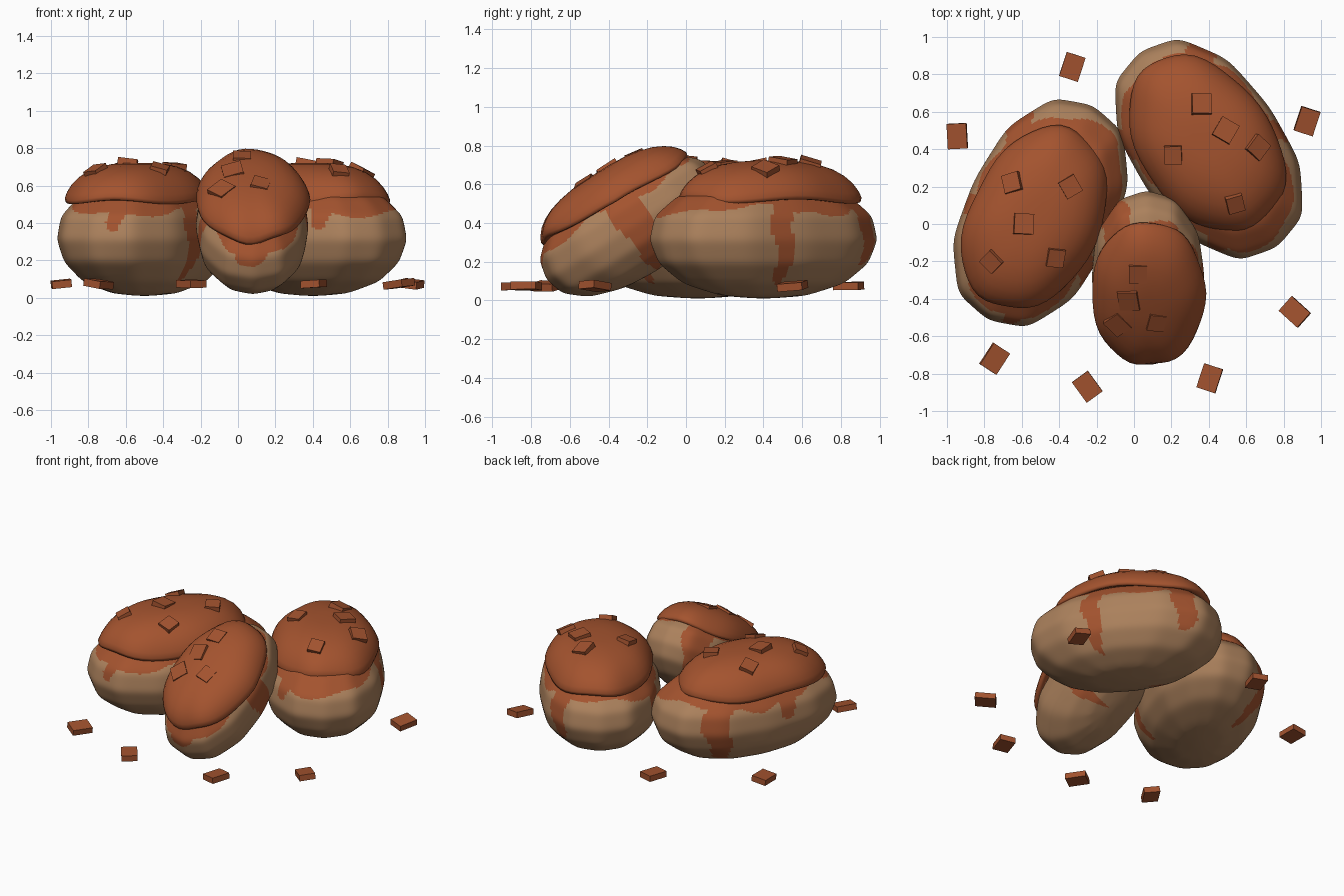
import bpy, bmesh, math, random
from mathutils import Matrix, Vector
from mathutils.bvhtree import BVHTree

if "Cube" in bpy.data.objects:
    bpy.data.objects.remove(bpy.data.objects["Cube"])

random.seed(4)


def material(name, rgb):
    m = bpy.data.materials.new(name)
    m.diffuse_color = (*rgb, 1)
    m.use_nodes = True
    m.node_tree.nodes["Principled BSDF"].inputs["Base Color"].default_value = m.diffuse_color
    return m


BUN = material("baked bun", (0.41, 0.22, 0.108))
GLAZE = material("caramel glaze", (0.37, 0.087, 0.028))
CHIP = material("caramel chip", (0.36, 0.085, 0.028))


def finish(bm, name, mats, smooth):
    mesh = bpy.data.meshes.new(name)
    bm.to_mesh(mesh)
    bm.free()
    for m in mats:
        mesh.materials.append(m)
    for p in mesh.polygons:
        p.use_smooth = smooth
    ob = bpy.data.objects.new(name, mesh)
    bpy.context.collection.objects.link(ob)
    return ob


def placement(loc, yaw, pitch):
    return (Matrix.Translation(loc) @ Matrix.Rotation(math.radians(yaw), 4, 'Z')
            @ Matrix.Rotation(math.radians(-pitch), 4, 'Y'))


def make_bun(name, mat, size, drips, phase):
    """Squarish low-poly ellipsoid, finely divided so glaze drips can be coloured."""
    L, W, H = size
    bm = bmesh.new()
    bmesh.ops.create_uvsphere(bm, u_segments=12, v_segments=8, radius=1)
    for v in bm.verts:
        d = v.co.normalized()
        p = 2.45 if d.z > -0.01 else 2.2
        d /= sum(abs(c) ** p for c in d) ** (1 / p)
        v.co = Vector((d.x * L, d.y * W, d.z * H))
    bmesh.ops.subdivide_edges(bm, edges=bm.edges[:], cuts=13, use_grid_fill=True)
    for _ in range(24):
        bmesh.ops.smooth_vert(bm, verts=bm.verts[:], factor=0.5,
                              use_axis_x=True, use_axis_y=True, use_axis_z=True)
    for f in bm.faces:
        c = f.calc_center_median()
        ang = math.atan2(c.y, c.x)
        edge = H * (0.5 + 0.08 * math.sin(3 * ang + phase) + 0.04 * math.sin(8 * ang))
        for deg, half_width, depth in drips:
            off = ang - math.radians(deg) + 0.04 * math.sin(c.z * 22)
            off = abs((off + math.pi) % (2 * math.pi) - math.pi) / half_width
            if off < 1.6:
                edge -= depth * max(0, 1 - (off / 1.6) ** 4)
        f.material_index = 1 if c.z > edge else 0
    bm.transform(mat)
    finish(bm, name, [BUN, GLAZE], True)


def make_icing(name, mat, L, W, rim, top, lift, phase):
    """Domed cap with a wavy rolled rim and an underside; lift raises the rim beside a tip."""
    # radius fraction, height fraction between rim and top
    profile = [(0.18, 1), (0.36, 0.97), (0.54, 0.89), (0.7, 0.76), (0.82, 0.59), (0.91, 0.4),
               (0.97, 0.2), (1.0, 0.04), (0.99, -0.06), (0.94, -0.06), (0.84, 0.05), (0.5, 0.12)]
    n = 48
    bm = bmesh.new()
    rings = []
    for r, h in profile:
        ring = []
        for i in range(n):
            a = 2 * math.pi * i / n
            c, s = math.cos(a), math.sin(a)
            k = r * (1 + r * (0.015 * math.sin(3 * a + phase) + 0.012 * math.sin(7 * a)))
            z = rim + (top - rim) * h + r ** 4 * 0.012 * math.sin(4 * a + phase)
            front = max(0, -c)
            z += lift * r ** 4 * front * (1 - front ** 12)
            q = (abs(c) ** 2.15 + abs(s) ** 2.15) ** (-1 / 2.15)
            taper = 1 - 1.5 * lift * front
            ring.append(bm.verts.new((L * k * c * q, W * k * s * q * taper, z)))
        rings.append(ring)
    for r0, r1 in zip(rings, rings[1:]):
        for i in range(n):
            j = (i + 1) % n
            bm.faces.new((r0[i], r1[i], r1[j], r0[j]))
    bm.faces.new(rings[0])
    bm.faces.new(rings[-1][::-1])
    bm.transform(mat)
    bmesh.ops.recalc_face_normals(bm, faces=bm.faces[:])
    tree = BVHTree.FromBMesh(bm)
    finish(bm, name, [GLAZE], True)
    return tree


def make_chip(name, loc, normal, yaw, size):
    bm = bmesh.new()
    bmesh.ops.create_cube(bm, size=1)
    align = Vector((0, 0, 1)).rotation_difference(normal).to_matrix().to_4x4()
    bm.transform(Matrix.Translation(loc) @ align
                 @ Matrix.Rotation(math.radians(yaw), 4, 'Z') @ Matrix.Diagonal((*size, 1)))
    finish(bm, name, [CHIP], False)


# buns: body place and size, drips (angle, half width, depth), icing, chips (x, y, yaw)
buns = [
    dict(name="left", loc=(-0.5, 0.06, 0.312), yaw=64, pitch=0, size=(0.645, 0.40, 0.305),
         drips=[(-114, 0.1, 0.40), (-168, 0.05, 0.1), (41, 0.11, 0.42), (110, 0.1, 0.12)],
         shift=(-0.03, -0.03, 0), icing=(0.51, 0.345, 0.212, 0.41, 0), phase=0.5, sink=0.002,
         chips=[(-0.65, 0.22, 15), (-0.34, 0.2, 30), (-0.59, 0, -3),
                (-0.42, -0.18, -8), (-0.76, -0.2, 45)]),
    dict(name="right", loc=(0.4, 0.4, 0.312), yaw=125, pitch=0, size=(0.645, 0.40, 0.305),
         drips=[(-109, 0.1, 0.40), (-30, 0.09, 0.3), (54, 0.11, 0.42), (150, 0.06, 0.1)],
         shift=(-0.015, 0.03, 0), icing=(0.51, 0.35, 0.212, 0.41, 0), phase=2.0, sink=0.002,
         chips=[(0.36, 0.64, 0), (0.21, 0.37, 2), (0.49, 0.5, -30),
                (0.66, 0.41, -40), (0.54, 0.11, 15)]),
    dict(name="leaning", loc=(0.075, -0.285, 0.38), yaw=91, pitch=32, size=(0.52, 0.305, 0.265),
         drips=[(-85, 0.2, 0.42), (25, 0.14, 0.36), (180, 0.12, 0.05), (120, 0.12, 0.15)],
         shift=(0, 0, 0), icing=(0.44, 0.305, 0.155, 0.33, 0.06), phase=1.2, sink=0.015,
         chips=[(-0.03, -0.41, 5), (0.12, -0.53, -10), (-0.09, -0.54, 40), (0.02, -0.27, 0)]),
]
for b in buns:
    mat = placement(b["loc"], b["yaw"], b["pitch"])
    make_bun(b["name"] + "_bun", mat, b["size"], b["drips"], b["phase"])
    tree = make_icing(b["name"] + "_icing", Matrix.Translation(b["shift"]) @ mat,
                      *b["icing"], b["phase"])
    # chips half sunk into the icing
    for i, (x, y, yaw) in enumerate(b["chips"]):
        hit, normal, _, _ = tree.ray_cast(Vector((x, y, 2)), Vector((0, 0, -1)))
        if hit is None:
            continue
        tilt = Vector((random.uniform(-0.15, 0.15), random.uniform(-0.15, 0.15), 0))
        s = random.uniform(0.085, 0.11)
        make_chip(f"{b['name']}_icing_chip_{i}", hit - normal * b["sink"],
                  (normal + tilt).normalized(), yaw, (s, s * 1.05, 0.045))

# loose chips scattered around the buns
loose = [(-0.33, 0.84, -18), (-0.945, 0.47, 3), (0.925, 0.55, -18), (0.86, -0.47, 48),
         (0.405, -0.825, -18), (-0.25, -0.87, 36), (-0.745, -0.72, -33)]
for i, (x, y, yaw) in enumerate(loose):
    n = Vector((random.uniform(-0.15, 0.15), random.uniform(-0.12, 0.12), 1)).normalized()
    make_chip(f"loose_chip_{i}", (x, y, 0.075), n, yaw, (0.105, 0.135, 0.04))
